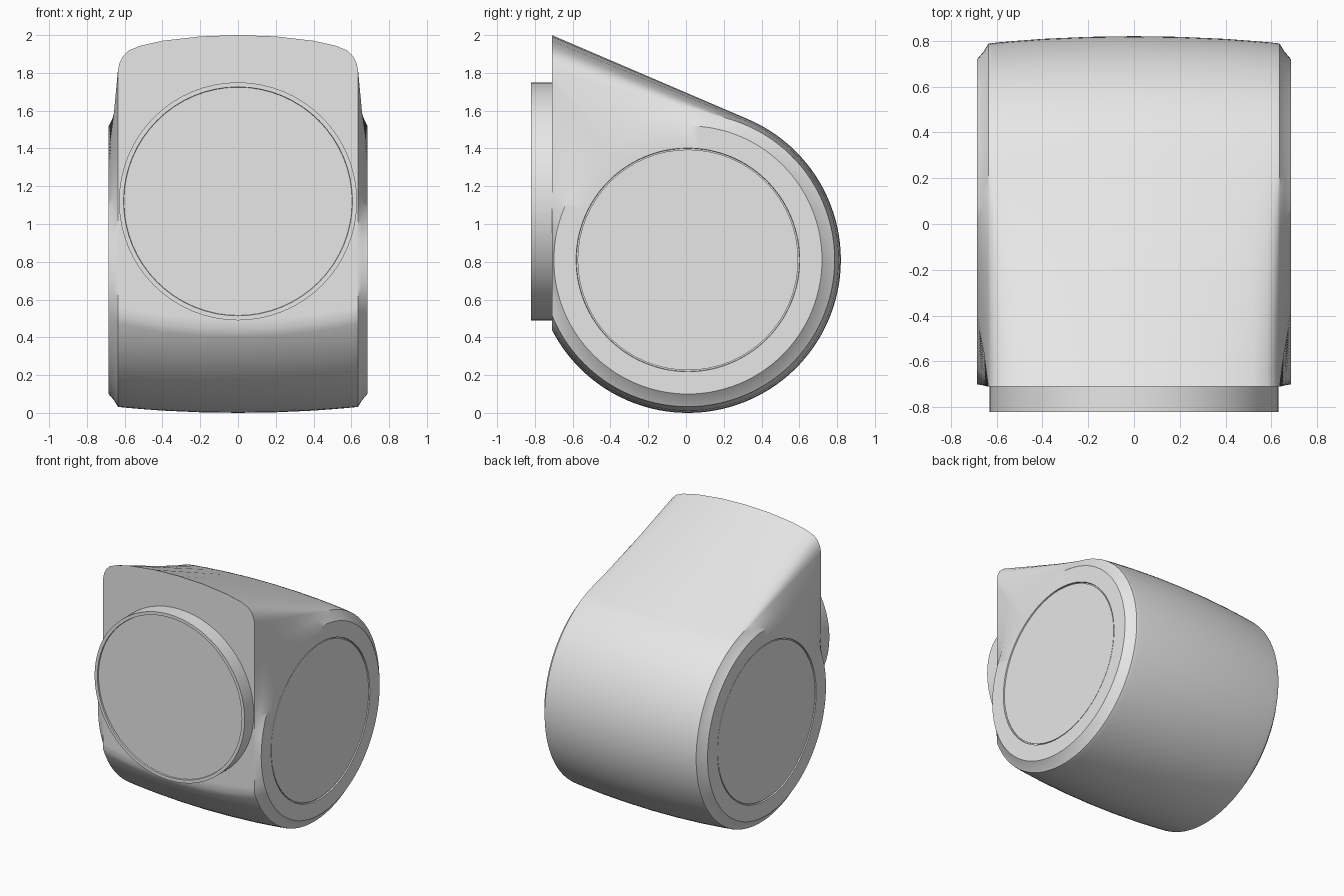
import bpy, bmesh
from math import acos, atan2, cos, hypot, pi, radians, sin
from mathutils import Matrix, Vector

cube = bpy.data.objects.get("Cube")
if cube:
    bpy.data.objects.remove(cube, do_unlink=True)

grey = bpy.data.materials.new("plain_grey")
grey.use_nodes = True
grey.diffuse_color = (0.8, 0.8, 0.8, 1)
grey.node_tree.nodes["Principled BSDF"].inputs["Base Color"].default_value = (0.8, 0.8, 0.8, 1)

CY, CZ, FRONT = 0.01, 0.81, -0.71
SIDE_R, SIDE_X, PANEL_R = 0.71, 0.685, 0.592


def finish(bm, name):
    bmesh.ops.recalc_face_normals(bm, faces=bm.faces)
    mesh = bpy.data.meshes.new(name)
    bm.to_mesh(mesh)
    bm.free()
    obj = bpy.data.objects.new(name, mesh)
    bpy.context.collection.objects.link(obj)
    mesh.materials.append(grey)
    bpy.ops.object.select_all(action='DESELECT')
    obj.select_set(True)
    bpy.context.view_layer.objects.active = obj
    bpy.ops.object.shade_smooth_by_angle(angle=radians(32))
    return obj


def teardrop(r, apex):
    """Side profile: round back, flat front and a sloping top tangent to the arc."""
    dy, dz = FRONT - CY, apex - CZ
    start = atan2(dz, dy) - acos(r / hypot(dy, dz))
    end = acos(dy / r) - 2 * pi + 2 * (pi - acos(dy / r))
    pts = []
    for i in range(73):
        a = start + (end - start) * i / 72
        pts.append((CY + r * cos(a), CZ + r * sin(a)))
    low, high = pts[-1], pts[0]
    pts += [(FRONT, low[1] + (apex - low[1]) * i / 28) for i in range(1, 29)]
    pts += [(FRONT + (high[0] - FRONT) * i / 14, apex + (high[1] - apex) * i / 14)
            for i in range(1, 14)]
    return pts


def circle(r, guide):
    """Circle whose points lie in the same directions as the guide profile."""
    out = []
    for y, z in guide:
        d = Vector((y - CY, z - CZ)).normalized() * r
        out.append((CY + d.x, CZ + d.y))
    return out


# Body: half sections from the middle outwards (x, arc radius, apex height)
half = [(0, 0.81, 2.0), (0.2, 0.807, 1.993), (0.4, 0.798, 1.97), (0.52, 0.789, 1.943),
        (0.58, 0.784, 1.918), (0.61, 0.781, 1.888), (0.628, 0.779, 1.85), (0.636, 0.777, 1.81)]
sections = [(x, teardrop(r, top)) for x, r, top in half]
edge = sections[-1][1]
rim = circle(SIDE_R, edge)
middle = [((a[0] + b[0]) / 2, (a[1] + b[1]) / 2) for a, b in zip(edge, rim)]
sections += [(0.656, middle), (SIDE_X, rim),
             (SIDE_X, circle(PANEL_R, edge)), (SIDE_X - 0.012, circle(PANEL_R - 0.002, edge))]
sections = [(-x, p) for x, p in reversed(sections[1:])] + sections

bm = bmesh.new()
rings = [[bm.verts.new((x, y, z)) for y, z in pts] for x, pts in sections]
for a, b in zip(rings, rings[1:]):
    for i in range(len(a)):
        j = (i + 1) % len(a)
        bm.faces.new((a[i], a[j], b[j], b[i]))
bm.faces.new(rings[0])
bm.faces.new(rings[-1])
finish(bm, "body")


def disc(name, rings, location, rotation):
    """Closed round part from (radius, height) rings."""
    bm = bmesh.new()
    loops = [[bm.verts.new((r * cos(2 * pi * i / 64), r * sin(2 * pi * i / 64), h))
              for i in range(64)] for r, h in rings]
    for a, b in zip(loops, loops[1:]):
        for i in range(64):
            j = (i + 1) % 64
            bm.faces.new((a[i], a[j], b[j], b[i]))
    bm.faces.new(loops[0])
    bm.faces.new(loops[-1])
    bm.transform(Matrix.Translation(location) @ rotation)
    return finish(bm, name)


# Side panels sitting just inside the side recesses
for name, s in (("left_panel", 1), ("right_panel", -1)):
    disc(name, [(PANEL_R - 0.008, -0.02), (PANEL_R - 0.008, 0)],
         (s * (SIDE_X - 0.004), CY, CZ), Matrix.Rotation(s * pi / 2, 4, 'Y'))

# Front collar with a shallow recessed face
disc("front_collar", [(0.63, -0.1), (0.63, 0.11), (0.606, 0.11), (0.604, 0.1)],
     (0, FRONT, 1.12), Matrix.Rotation(pi / 2, 4, 'X'))
